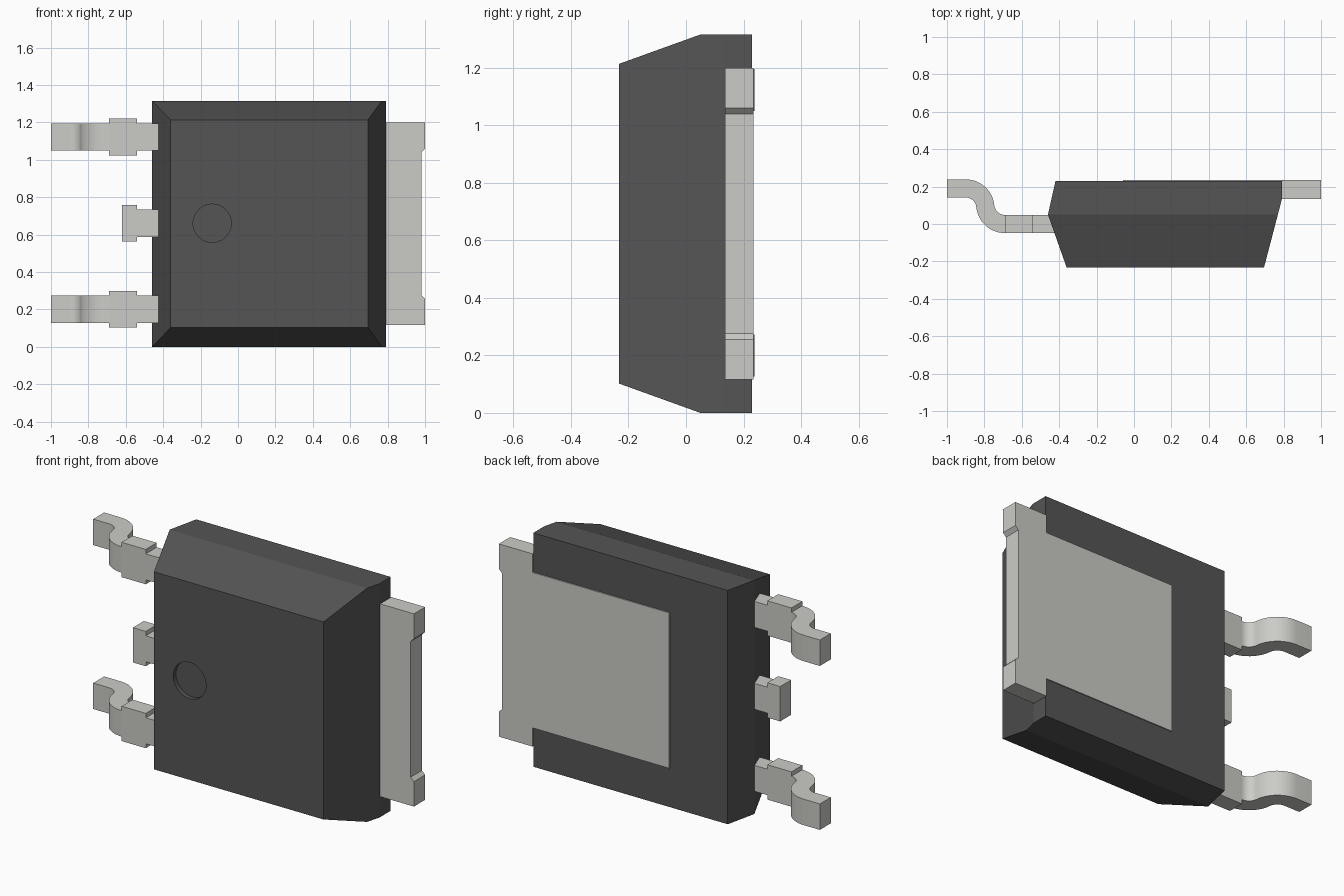
import bpy, bmesh
from math import sin, cos, radians
from mathutils import Vector

if "Cube" in bpy.data.objects:
    bpy.data.objects.remove(bpy.data.objects["Cube"])


def material(name, rgb):
    m = bpy.data.materials.new(name)
    m.diffuse_color = (*rgb, 1)
    m.use_nodes = True
    m.node_tree.nodes["Principled BSDF"].inputs["Base Color"].default_value = m.diffuse_color
    return m


resin = material("dark_resin", (0.09, 0.09, 0.09))
metal = material("tinned_metal", (0.6, 0.6, 0.57))


def prism(bm, points, axis, lo, hi):
    """Extrude a 2D outline along z (points are x,y) or y (points are x,z)."""
    if axis == 'z':
        verts = [bm.verts.new((a, b, lo)) for a, b in points]
        move = Vector((0, 0, hi - lo))
    else:
        verts = [bm.verts.new((a, lo, b)) for a, b in points]
        move = Vector((0, hi - lo, 0))
    face = bm.faces.new(verts)
    ext = bmesh.ops.extrude_face_region(bm, geom=[face], use_keep_orig=True)
    bmesh.ops.translate(bm, vec=move, verts=[g for g in ext['geom']
                                             if isinstance(g, bmesh.types.BMVert)])


def finish(bm, name, mat):
    bmesh.ops.recalc_face_normals(bm, faces=bm.faces)
    me = bpy.data.meshes.new(name)
    bm.to_mesh(me)
    bm.free()
    me.materials.append(mat)
    ob = bpy.data.objects.new(name, me)
    bpy.context.collection.objects.link(ob)
    return ob


def activate(ob):
    bpy.ops.object.select_all(action='DESELECT')
    ob.select_set(True)
    bpy.context.view_layer.objects.active = ob


def smooth(ob):
    activate(ob)
    bpy.ops.object.shade_smooth_by_angle(angle=radians(10))


H = 1.315       # body height
MID = H / 2

# Moulded body: extruded plan outline, then both ends sliced to a taper
bm = bmesh.new()
prism(bm, [(-0.36, -0.233), (0.695, -0.233), (0.79, 0.13), (0.79, 0.229),
           (-0.42, 0.229), (-0.46, 0.05)], 'z', 0, H)
for z, s in ((H, 1), (0, -1)):
    cut = bmesh.ops.bisect_plane(bm, geom=bm.verts[:] + bm.edges[:] + bm.faces[:],
                                 plane_co=(0, 0.05, z), plane_no=(0, -0.102, 0.283 * s),
                                 clear_outer=True)
    edges = [g for g in cut['geom_cut'] if isinstance(g, bmesh.types.BMEdge)]
    bmesh.ops.holes_fill(bm, edges=[e for e in bm.edges if e.is_boundary], sides=0)
body = finish(bm, "body", resin)

# Round mould mark sunk in the front
bpy.ops.mesh.primitive_cylinder_add(vertices=48, radius=0.102, depth=0.1,
                                    location=(-0.138, -0.258, MID + 0.003),
                                    rotation=(radians(90), 0, 0))
cutter = bpy.context.object
cutter.name = "mark_cutter"
cutter.hide_render = True
mod = body.modifiers.new("mark", 'BOOLEAN')
mod.operation, mod.solver, mod.object = 'DIFFERENCE', 'EXACT', cutter
activate(body)
bpy.ops.object.modifier_apply(modifier=mod.name)
bpy.data.objects.remove(cutter)
smooth(body)

# Heat tab: narrow pad in the back, wide notched end outside the body
half = [(-0.06, 0.437), (0.79, 0.437), (0.79, 0.542), (1.0, 0.542),
        (1.0, 0.402), (0.98, 0.382)]
bm = bmesh.new()
prism(bm, [(x, MID + z) for x, z in half] + [(x, MID - z) for x, z in reversed(half)],
      'y', 0.135, 0.235)
finish(bm, "heat_tab", metal)

# Leads
T = 0.0485      # half thickness
NECK, SHOULDER = 0.073, 0.098


def bend_outline():
    """S-bend seen from above, offset both ways from its centre line."""
    r, n, end = 0.1055, 12, radians(84.3)
    x0, y0 = -0.69, 0.0
    angles = [end * i / n for i in range(n + 1)]
    path = [(x0 - r * sin(a), y0 + r * (1 - cos(a)), a) for a in angles]
    mx, my = path[-1][:2]
    # second arc is the first one turned half a turn about the middle
    path += [(2 * mx - x, 2 * my - y, a) for x, y, a in reversed(path[:-1])]
    path.append((-1.0, path[-1][1], 0))
    sides = [[(x + s * T * sin(a), y + s * T * cos(a)) for x, y, a in path]
             for s in (1, -1)]
    return sides[0] + sides[1][::-1]


def lead(name, z, shoulder_x, bent):
    bm = bmesh.new()
    half = [(shoulder_x, SHOULDER), (-0.54, SHOULDER), (-0.54, NECK), (-0.38, NECK)]
    prism(bm, [(x, z + h) for x, h in half] + [(x, z - h) for x, h in reversed(half)],
          'y', -T, T)
    if bent:
        prism(bm, bend_outline(), 'z', z - NECK, z + NECK)
    smooth(finish(bm, name, metal))


lead("upper_lead", 1.122, -0.69, True)
lead("middle_lead", 0.661, -0.62, False)
lead("lower_lead", 0.2, -0.69, True)
